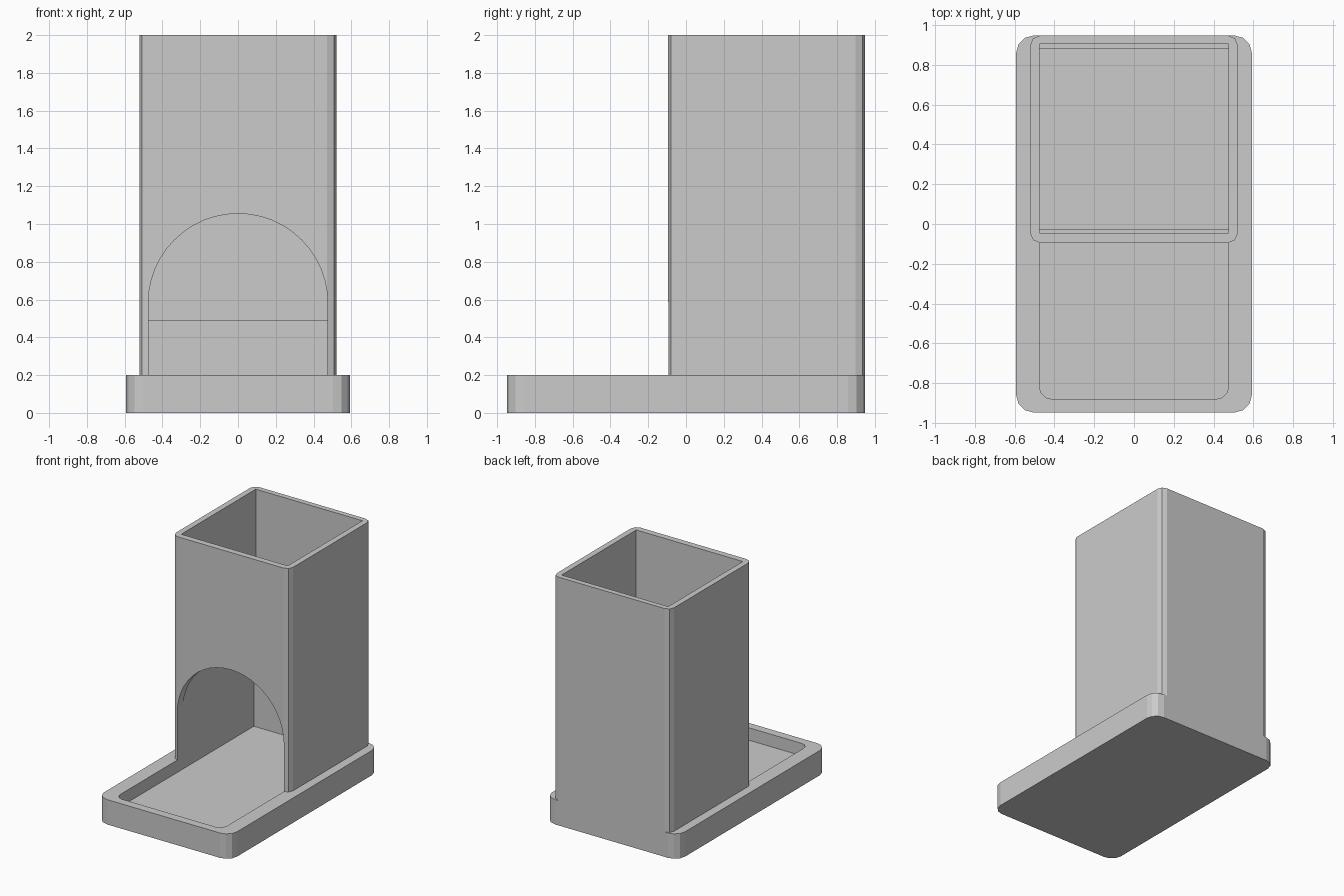
import bpy, bmesh, math
from mathutils import Vector

if "Cube" in bpy.data.objects:
    bpy.data.objects.remove(bpy.data.objects["Cube"])

grey = bpy.data.materials.new("plain_grey")
grey.use_nodes = True
GREY = (0.6, 0.6, 0.6, 1)
grey.diffuse_color = GREY
grey.node_tree.nodes["Principled BSDF"].inputs["Base Color"].default_value = GREY


def prism(name, points, push):
    """Solid made by pushing a flat outline along a vector."""
    bm = bmesh.new()
    face = bm.faces.new([bm.verts.new(p) for p in points])
    out = bmesh.ops.extrude_face_region(bm, geom=[face])
    moved = [v for v in out["geom"] if isinstance(v, bmesh.types.BMVert)]
    bmesh.ops.translate(bm, verts=moved, vec=Vector(push))
    bmesh.ops.recalc_face_normals(bm, faces=bm.faces)
    mesh = bpy.data.meshes.new(name)
    bm.to_mesh(mesh)
    bm.free()
    mesh.materials.append(grey)
    obj = bpy.data.objects.new(name, mesh)
    bpy.context.collection.objects.link(obj)
    return obj


def rounded(x, y0, y1, z, front_r, back_r, steps):
    """Rectangle outline with rounded corners, symmetric in x."""
    pts = []
    for sx, y, sy, r, start in ((1, y1, -1, back_r, 0), (-1, y1, -1, back_r, 90),
                                (-1, y0, 1, front_r, 180), (1, y0, 1, front_r, 270)):
        if r == 0:
            pts.append((sx * x, y, z))
            continue
        for i in range(steps + 1):
            a = math.radians(start + 90 * i / steps)
            pts.append((sx * (x - r) + r * math.cos(a), y + sy * r + r * math.sin(a), z))
    return pts


def cut(target, cutter):
    cutter.hide_render = True
    mod = target.modifiers.new("cut", 'BOOLEAN')
    mod.operation = 'DIFFERENCE'
    mod.solver = 'EXACT'
    mod.object = cutter
    bpy.context.view_layer.objects.active = target
    bpy.ops.object.modifier_apply(modifier=mod.name)
    bpy.data.objects.remove(cutter)


INNER = 0.475   # half width shared by tray, shaft and arch
FLOOR = 0.1

# Base with a sunken tray running under the tower
base = prism("tray_base", rounded(0.593, -0.948, 0.948, 0, 0.09, 0.09, 3), (0, 0, 0.2))
cut(base, prism("tray_cutter", rounded(INNER, -0.88, 0.88, FLOOR, 0.06, 0, 3), (0, 0, 1)))

# Tower
tower = prism("tower", rounded(0.522, -0.095, 0.948, 0.2, 0.05, 0.05, 2), (0, 0, 1.8))

# Open shaft, slightly narrower towards the bottom
shaft = [(-0.025, FLOOR), (0.88, FLOOR), (0.88, 0.49), (0.905, 0.49),
         (0.905, 2.1), (-0.045, 2.1), (-0.045, 1.12), (-0.025, 1.12)]
cut(tower, prism("shaft_cutter", [(-INNER, y, z) for y, z in shaft], (2 * INNER, 0, 0)))

# Arched front opening
arch = [(-INNER, -0.2, FLOOR), (INNER, -0.2, FLOOR)]
for i in range(25):
    a = math.pi * i / 24
    arch.append((INNER * math.cos(a), -0.2, 0.58 + INNER * math.sin(a)))
cut(tower, prism("arch_cutter", arch, (0, 0.5, 0)))
